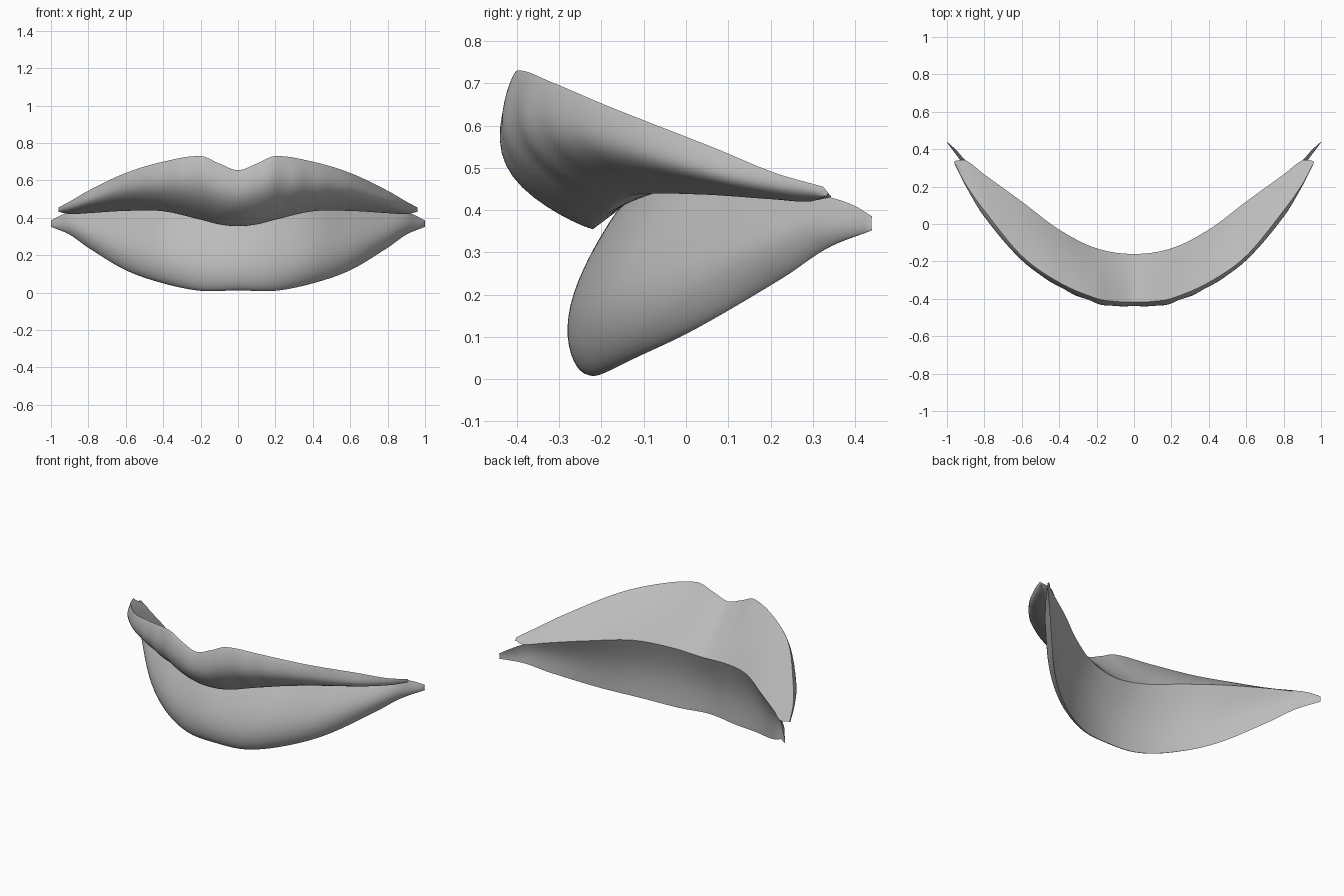
import bpy
import math

cube = bpy.data.objects.get("Cube")
if cube:
    bpy.data.objects.remove(cube)

skin = bpy.data.materials.new("soft_grey")
skin.use_nodes = True
GREY = (0.5, 0.5, 0.5, 1)
skin.diffuse_color = GREY
skin.node_tree.nodes["Principled BSDF"].inputs["Base Color"].default_value = GREY

# Guide curves along one half of the mouth: (x, y, z, bulge)
UPPER_EDGE = [(0, -.418, .655, .108), (.1, -.414, .69, .114), (.2, -.398, .73, .118),
              (.4, -.312, .70, .105), (.6, -.17, .64, .113), (.8, .072, .545, .1),
              (.9, .213, .487, .045), (.96, .325, .455, .005)]
UPPER_LIP_BASE = [(0, -.22, .355), (.1, -.215, .365), (.2, -.19, .39), (.4, -.13, .435),
                  (.6, .03, .437), (.8, .21, .425), (.9, .29, .42), (.96, .33, .432)]
SEAM = [(0, -.16, .40), (.2, -.13, .42), (.4, -.03, .45), (.6, .12, .45),
        (.8, .265, .438), (.9, .34, .43)]
UPPER_SEAM = SEAM + [(.96, .337, .44)]
LOWER_SEAM = SEAM + [(.95, .395, .412), (1, .44, .385)]
LOWER_EDGE = [(0, -.235, .012, .07), (.2, -.205, .01, .075), (.4, -.12, .05, .088),
              (.6, .025, .12, .085), (.8, .23, .24, .065), (.9, .335, .31, .037),
              (1, .44, .352, .004)]


def slope(keys, i, c):
    a, b = keys[max(i - 1, 0)], keys[min(i + 1, len(keys) - 1)]
    return 0 if i == 0 else (b[c] - a[c]) / (b[0] - a[0])


def sample(keys, x):
    """Smooth value of a guide curve at x."""
    i = 0
    while i < len(keys) - 2 and x > keys[i + 1][0]:
        i += 1
    p, q = keys[i], keys[i + 1]
    h = q[0] - p[0]
    t = (x - p[0]) / h
    out = [x]
    for c in range(1, len(p)):
        m, n = slope(keys, i, c) * h, slope(keys, i + 1, c) * h
        d = q[c] - p[c]
        out.append(p[c] + t * m + t * t * (3 * d - 2 * m - n) + t * t * t * (m + n - 2 * d))
    return out


def blend(a, b, s, bulge=0, skew=1, power=1):
    """Point between two guide points, pushed forward; skew lowers the fullest point."""
    push = bulge * max(math.sin(math.pi * s ** skew), 0) ** power
    return (a[0], a[1] + (b[1] - a[1]) * s - push, a[2] + (b[2] - a[2]) * s)


def even(n):
    # Rows are denser near both ends, where the lip rolls over
    return [(1 - math.cos(math.pi * k / n)) / 2 for k in range(n + 1)]


def upper_section(x):
    edge, base, seam = (sample(k, x) for k in (UPPER_EDGE, UPPER_LIP_BASE, UPPER_SEAM))
    crease = 1 + .03 * math.sin(45 * x) * math.exp(-((x - .3) / .2) ** 2)
    roll = [blend(edge, base, s, edge[3] * crease, 1.2, .75) for s in even(18)]
    underside = [blend(base, seam, k / 4) for k in range(1, 5)]
    back = [blend(seam, edge, k / 8) for k in range(1, 8)]
    return roll + underside + back


def lower_section(x):
    seam, edge = sample(LOWER_SEAM, x), sample(LOWER_EDGE, x)
    front = [blend(seam, edge, s, edge[3], 1.4, .6) for s in even(22)]
    back = [blend(edge, seam, k / 10, edge[3] * .35) for k in range(1, 10)]
    return front + back


def make_lip(name, section, width, columns=90):
    """Loft the closed sections into a solid lip and mirror it."""
    rows = [section(width * i / columns) for i in range(columns + 1)]
    n = len(rows[0])
    verts = [p for row in rows for p in row]
    faces = [(i * n + j, i * n + (j + 1) % n, (i + 1) * n + (j + 1) % n, (i + 1) * n + j)
             for i in range(columns) for j in range(n)]
    # Close the corner of the mouth
    faces.append(tuple(columns * n + j for j in range(n)))
    mesh = bpy.data.meshes.new(name)
    mesh.from_pydata(verts, [], faces)
    mesh.materials.append(skin)
    lip = bpy.data.objects.new(name, mesh)
    bpy.context.collection.objects.link(lip)
    mirror = lip.modifiers.new("mirror", "MIRROR")
    mirror.use_axis[0] = True
    mirror.use_clip = True
    bpy.ops.object.select_all(action="DESELECT")
    lip.select_set(True)
    bpy.context.view_layer.objects.active = lip
    bpy.ops.object.shade_smooth_by_angle(angle=math.radians(50))


make_lip("upper_lip", upper_section, .96)
make_lip("lower_lip", lower_section, 1)
